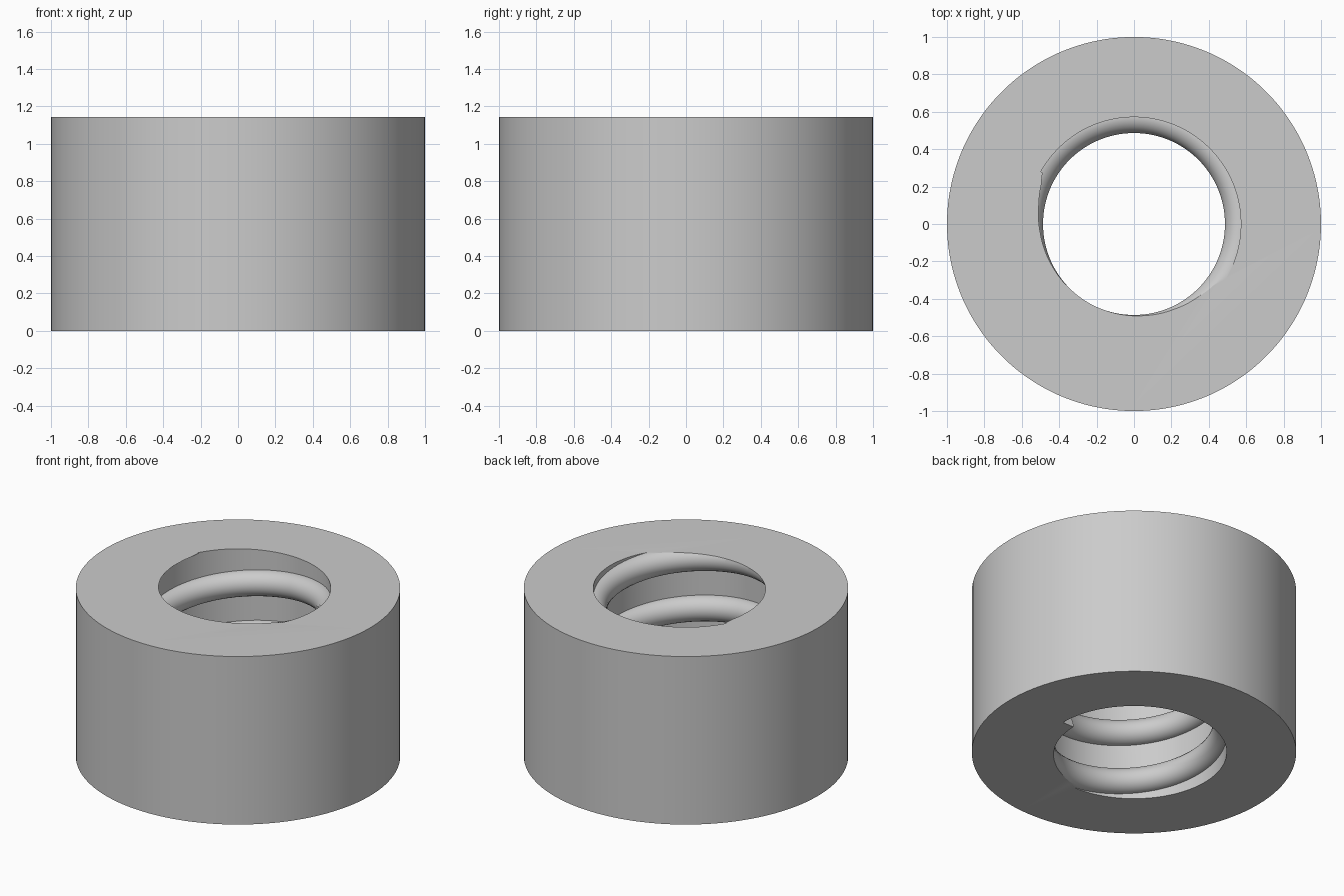
import bpy
import bmesh
from math import cos, sin, pi

# Proportions
OUTER, BORE, HEIGHT = 1.0, 4 / 7, 8 / 7
PITCH, THREAD = 0.3 * HEIGHT, 0.6 / 7
SIDES, PROFILE, TURNS = 128, 24, 4

cube = bpy.data.objects.get("Cube")
if cube:
    bpy.data.objects.remove(cube, do_unlink=True)

steel = bpy.data.materials.new("plain_grey")
steel.use_nodes = True
GREY = (0.6, 0.6, 0.6, 1)
steel.diffuse_color = GREY
steel.node_tree.nodes["Principled BSDF"].inputs["Base Color"].default_value = GREY


def finish(name, bm):
    """Turn a bmesh into a named, coloured object."""
    bmesh.ops.recalc_face_normals(bm, faces=bm.faces)
    mesh = bpy.data.meshes.new(name)
    bm.to_mesh(mesh)
    bm.free()
    mesh.materials.append(steel)
    obj = bpy.data.objects.new(name, mesh)
    bpy.context.collection.objects.link(obj)
    return obj


def cylinder(name, radius, bottom, top):
    bm = bmesh.new()
    rings = []
    for z in (bottom, top):
        angles = [2 * pi * (i + 0.5) / SIDES for i in range(SIDES)]
        rings.append([bm.verts.new((radius * cos(a), radius * sin(a), z)) for a in angles])
        bm.faces.new(rings[-1])
    bridge(bm, *rings)
    return finish(name, bm)


def bridge(bm, a, b):
    for i in range(len(a)):
        j = (i + 1) % len(a)
        bm.faces.new((a[i], a[j], b[j], b[i]))


def helix(name):
    """Round bar climbing clockwise round the bore, with flat ends."""
    bm = bmesh.new()
    rings = []
    for step in range(TURNS * SIDES + 1):
        turn = step / SIDES
        a = -2 * pi * turn
        ring = []
        for k in range(PROFILE):
            t = 2 * pi * (k + 0.5) / PROFILE
            r = BORE + THREAD * cos(t)
            ring.append(bm.verts.new((r * cos(a), r * sin(a), PITCH * turn + THREAD * sin(t))))
        rings.append(ring)
    for a, b in zip(rings, rings[1:]):
        bridge(bm, a, b)
    bm.faces.new(rings[0])
    bm.faces.new(rings[-1])
    return finish(name, bm)


def subtract(target, cutter):
    cutter.hide_render = True
    mod = target.modifiers.new("cut", "BOOLEAN")
    mod.operation = "DIFFERENCE"
    mod.solver = "EXACT"
    mod.object = cutter
    bpy.ops.object.select_all(action="DESELECT")
    bpy.context.view_layer.objects.active = target
    target.select_set(True)
    bpy.ops.object.modifier_apply(modifier=mod.name)
    bpy.data.objects.remove(cutter, do_unlink=True)


# Round nut whose bore leaves a rounded internal thread standing
nut = cylinder("threaded_nut", OUTER, 0, HEIGHT)
bore = cylinder("bore_cutter", BORE, -PITCH, HEIGHT + PITCH)
subtract(bore, helix("thread_cutter"))
subtract(nut, bore)
bpy.ops.object.shade_smooth_by_angle(angle=pi / 6)
